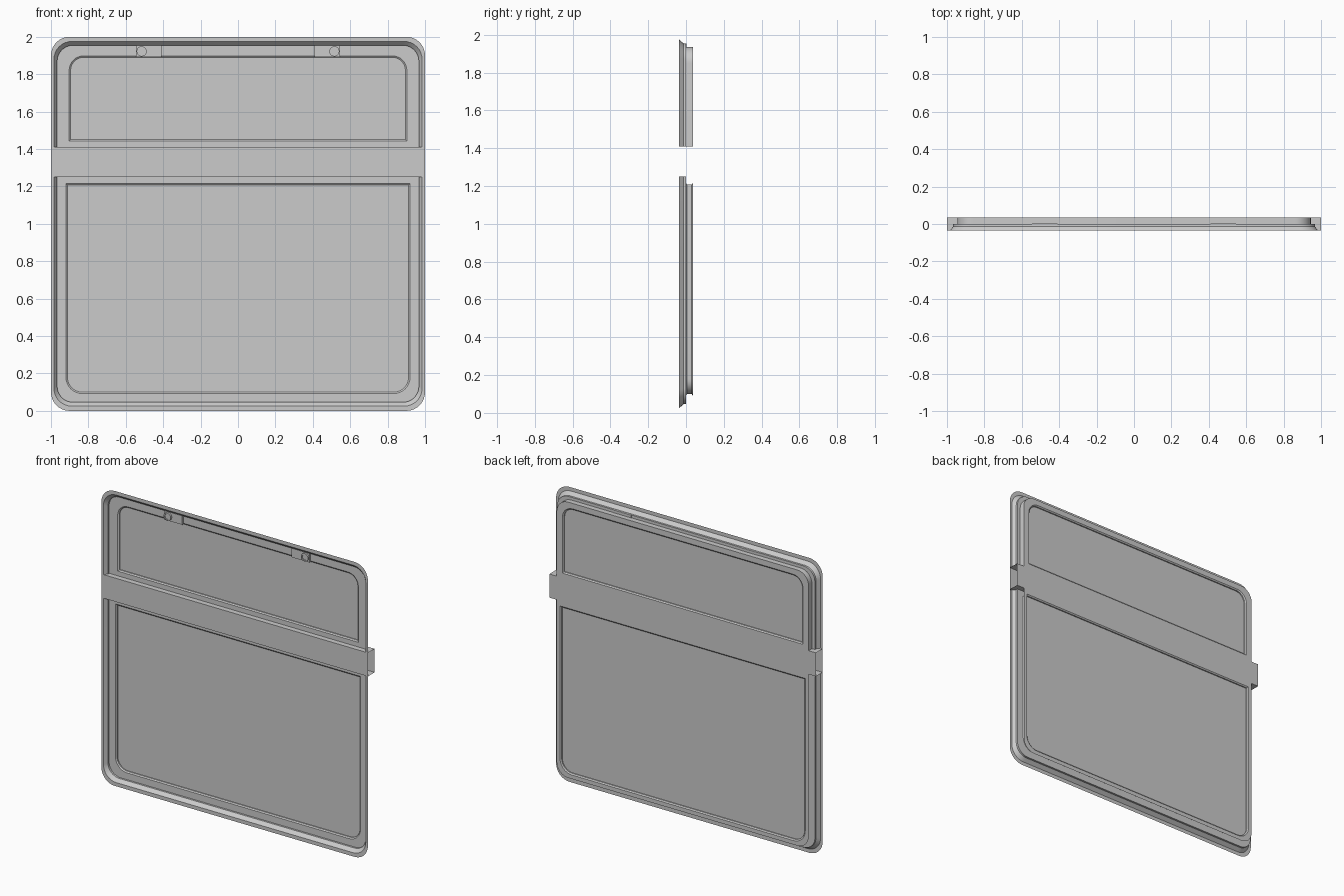
import bpy, bmesh, math

if "Cube" in bpy.data.objects:
    bpy.data.objects.remove(bpy.data.objects["Cube"])

FRONT, BACK = -0.036, 0.036


def arch(half, cut, end, r, y, n=8):
    """U-shaped path with two rounded corners at 'end' and square ends at 'cut'."""
    d = 1 if end > cut else -1
    pts = [(-half, y, cut)]
    for cx, a0 in ((-half + r, math.pi), (half - r, math.pi / 2)):
        for i in range(n + 1):
            a = a0 - i / n * math.pi / 2
            pts.append((cx + r * math.cos(a), y, end - d * r + d * r * math.sin(a)))
    pts.append((half, y, cut))
    return pts


def finish(name, bm):
    bmesh.ops.recalc_face_normals(bm, faces=bm.faces)
    me = bpy.data.meshes.new(name)
    bm.to_mesh(me)
    bm.free()
    ob = bpy.data.objects.new(name, me)
    bpy.context.collection.objects.link(ob)
    bpy.ops.object.select_all(action='DESELECT')
    ob.select_set(True)
    bpy.context.view_layer.objects.active = ob
    bpy.ops.object.shade_smooth_by_angle(angle=math.radians(35))
    return ob


def loft(name, rings, closed=True, cap=False):
    bm = bmesh.new()
    loops = [[bm.verts.new(p) for p in ring] for ring in rings]
    n = len(loops[0])
    for a, b in zip(loops, loops[1:]):
        for i in range(n if closed else n - 1):
            j = (i + 1) % n
            bm.faces.new((a[i], a[j], b[j], b[i]))
    if cap:
        bm.faces.new(loops[0])
        bm.faces.new(loops[-1])
    return finish(name, bm)


def sash(name, cut, s, end, opening_half, opening_cut, opening_end, r, outer_wall):
    """One half of the window; s points away from the crossbar."""
    # Flared outer lip with step behind it
    loft(name + "_lip", [
        arch(1.0, cut, end, 0.10, FRONT),
        arch(0.984, cut, end - s * 0.025, 0.095, FRONT),
        arch(0.967, cut, end - s * 0.046, 0.085, -0.013),
        arch(0.967, cut, end - s * 0.046, 0.085, 0.0)], closed=False)
    # Front face, opening wall and back face
    e = 0.008
    back_end = end - s * 0.065
    loft(name + "_frame", [
        arch(0.967, cut, end - s * 0.046, 0.085, 0.0),
        arch(opening_half + e, opening_cut - s * e, opening_end + s * e, r + e, 0.0),
        arch(opening_half, opening_cut, opening_end, r, 0.006),
        arch(opening_half, opening_cut, opening_end, r, BACK - 0.006),
        arch(opening_half + e, opening_cut - s * e, opening_end + s * e, r + e, BACK),
        arch(0.945, cut, back_end, 0.085, BACK)])
    if outer_wall:
        loft(name + "_outer_wall", [arch(0.945, cut, back_end, 0.085, y)
                                    for y in (0.0, BACK)], closed=False)
    # Glass
    loft(name + "_pane", [arch(opening_half, opening_cut, opening_end, r, y)
                          for y in (0.014, 0.022)], cap=True)


sash("upper", 1.41, 1, 2.0, 0.895, 1.45, 1.89, 0.07, True)
sash("lower", 1.25, -1, 0.0, 0.912, 1.207, 0.10, 0.08, False)

# Crossbar, a tube open at both ends
loft("crossbar", [[(x, FRONT, 1.25), (x, BACK, 1.25), (x, BACK, 1.41), (x, FRONT, 1.41)]
                  for x in (-1.0, 1.0)])


def disc_ring(x, z, r, y, n=20):
    return [(x + r * math.cos(2 * math.pi * i / n), y,
             z + r * math.sin(2 * math.pi * i / n)) for i in range(n)]


# Hinge plates with round studs on the top rail
for side, tag in ((-1, "left"), (1, "right")):
    xs = sorted((side * 0.41, side * 0.545))
    loft("hinge_plate_" + tag, [[(xs[0], y, 1.892), (xs[1], y, 1.892),
                                 (xs[1], y, 1.953), (xs[0], y, 1.953)]
                                for y in (-0.012, 0.002)], cap=True)
    loft("hinge_stud_" + tag, [disc_ring(side * 0.515, 1.922, r, y) for r, y in
                               ((0.027, -0.012), (0.027, -0.024), (0.019, -0.024),
                                (0.019, -0.018))], cap=True)
